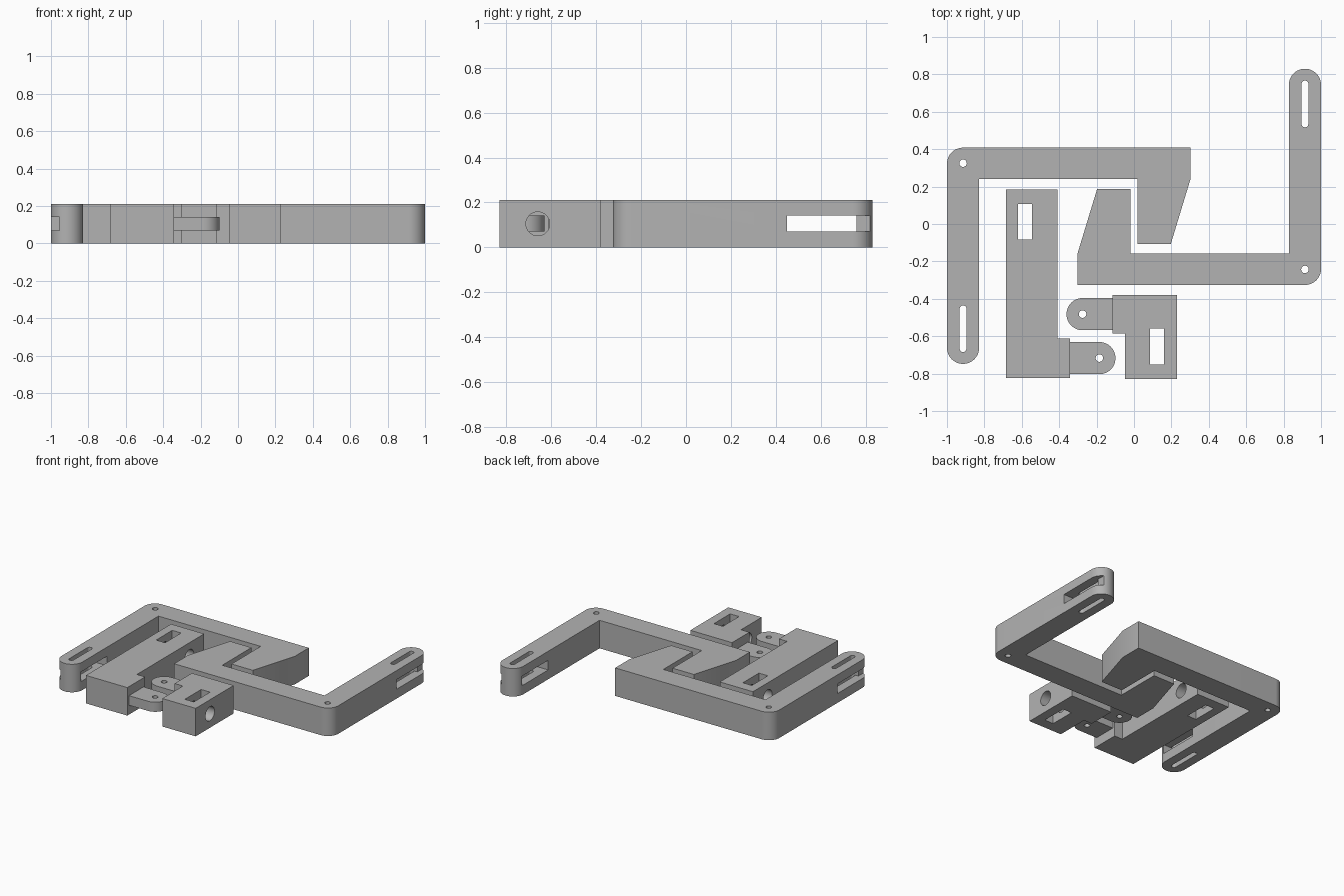
import bpy, bmesh, math
from mathutils import Matrix

if "Cube" in bpy.data.objects:
    bpy.data.objects.remove(bpy.data.objects["Cube"])

H = 0.21             # plate thickness
TAB_Z = (0.07, 0.142)  # height range of hinge tabs and side slots
R = 0.086            # rounded end radius

grey = bpy.data.materials.new("plain grey")
grey.diffuse_color = (0.45, 0.45, 0.45, 1)
grey.use_nodes = True
grey.node_tree.nodes["Principled BSDF"].inputs["Base Color"].default_value = grey.diffuse_color


def arc(cx, cy, r, a0, a1, n=24):
    return [(cx + r * math.cos(math.radians(a0 + (a1 - a0) * i / n)),
             cy + r * math.sin(math.radians(a0 + (a1 - a0) * i / n))) for i in range(n + 1)]


def circle(cx, cy, r):
    return arc(cx, cy, r, 0, 360, 32)[:-1]


def rect(x0, y0, x1, y1):
    return [(x0, y0), (x1, y0), (x1, y1), (x0, y1)]


def prism(name, pts, z0=0.0, z1=H):
    """Extrude a counter-clockwise outline from z0 to z1."""
    bm = bmesh.new()
    face = bm.faces.new([bm.verts.new((x, y, z0)) for x, y in pts])
    ext = bmesh.ops.extrude_face_region(bm, geom=[face])
    top = [g for g in ext["geom"] if isinstance(g, bmesh.types.BMVert)]
    bmesh.ops.translate(bm, verts=top, vec=(0, 0, z1 - z0))
    bmesh.ops.recalc_face_normals(bm, faces=bm.faces)
    me = bpy.data.meshes.new(name)
    bm.to_mesh(me)
    bm.free()
    me.materials.append(grey)
    ob = bpy.data.objects.new(name, me)
    bpy.context.collection.objects.link(ob)
    return ob


def bore(y, x0, x1, r=0.053):
    """Round cutter lying along x at mid height."""
    ob = prism("bore_cutter", circle(0, 0, r), x0, x1)
    ob.data.transform(Matrix.Translation((0, y, H / 2)) @ Matrix.Rotation(math.pi / 2, 4, 'Y'))
    return ob


def through(pts):
    return prism("cutter", pts, -0.1, H + 0.1)


def cut(ob, cutters):
    """Subtract the cutters one by one and bake the result."""
    for c in cutters:
        mod = ob.modifiers.new("cut", 'BOOLEAN')
        mod.operation, mod.solver, mod.object = 'DIFFERENCE', 'EXACT', c
    dg = bpy.context.evaluated_depsgraph_get()
    me = bpy.data.meshes.new_from_object(ob.evaluated_get(dg))
    ob.modifiers.clear()
    ob.data = me
    for c in cutters:
        bpy.data.objects.remove(c)


# Hooked arm with rounded slotted end
ax, ay, top = -1 + R, -0.748 + R, 0.408
left_arm = prism("left_hook_arm",
                 arc(ax, top - R, R, 180, 90) + [(0.302, top), (0.302, 0.24), (0.197, -0.106),
                 (0.02, -0.106), (0.02, 0.24), (-1 + 2 * R, 0.24)] + arc(ax, ay, R, 0, -180))
cut(left_arm, [
    through(circle(ax, 0.325, 0.02)),
    through(arc(ax, -0.453, 0.018, 0, 180, 16) + arc(ax, -0.667, 0.018, 180, 360, 16)),
    # side slot, running out of the end on the outer side
    prism("side_slot_cutter", [(-1.1, -0.85), (-0.955, -0.85), (-0.955, -0.678),
          (-0.7, -0.678), (-0.7, -0.368), (-1.1, -0.368)], *TAB_Z)])

# Matching arm, turned half a revolution
right_arm = bpy.data.objects.new("right_hook_arm", left_arm.data.copy())
bpy.context.collection.objects.link(right_arm)
right_arm.data.transform(Matrix.Translation((0, 0.082, 0)) @ Matrix.Rotation(math.pi, 4, 'Z'))

# Long block with foot, nut pocket and cross bore
long_block = prism("long_block", [(-0.685, -0.823), (-0.342, -0.823), (-0.342, -0.612),
                                  (-0.41, -0.612), (-0.41, 0.185), (-0.685, 0.185)])
cut(long_block, [through(rect(-0.62, -0.084, -0.546, 0.106)), bore(0.01, -0.8, -0.3)])

# Short block with nut pocket and cross bore
short_block = prism("short_block", [(-0.047, -0.83), (0.23, -0.83), (0.23, -0.38),
                                    (-0.116, -0.38), (-0.116, -0.585), (-0.047, -0.585)])
cut(short_block, [through(rect(0.086, -0.752, 0.16, -0.56)), bore(-0.66, -0.2, 0.4)])

# Hinge tabs with pin holes
tabs = []
for name, cx, cy, root, a in (("long_block_tab", -0.185, -0.717, -0.36, -90),
                              ("short_block_tab", -0.275, -0.482, -0.095, 90)):
    pts = arc(cx, cy, R, a, a + 180) + [(root, cy - math.sin(math.radians(a)) * R),
                                        (root, cy + math.sin(math.radians(a)) * R)]
    tab = prism(name, pts, *TAB_Z)
    cut(tab, [through(circle(cx, cy, 0.02))])
    tabs.append(tab)

# Smooth the rounded walls, keep edges crisp
bpy.ops.object.select_all(action='DESELECT')
for ob in [left_arm, right_arm, long_block, short_block] + tabs:
    ob.select_set(True)
    bpy.context.view_layer.objects.active = ob
bpy.ops.object.shade_smooth_by_angle(angle=math.radians(30))
